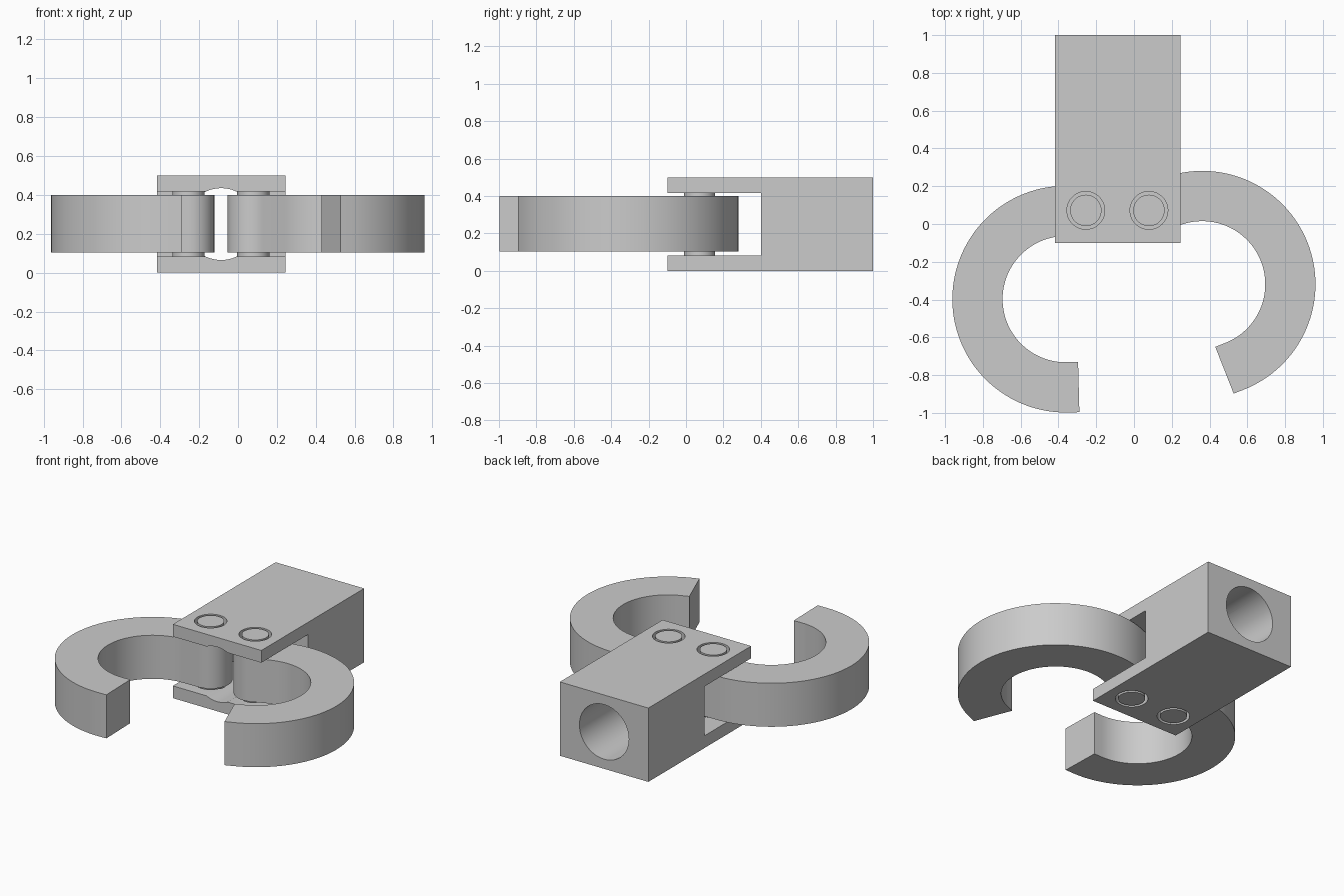
import bpy, bmesh, math
from mathutils import Vector, Matrix

cube = bpy.data.objects.get("Cube")
if cube:
    bpy.data.objects.remove(cube, do_unlink=True)

grey = bpy.data.materials.new("plain_grey")
grey.use_nodes = True
grey.diffuse_color = (0.6, 0.6, 0.6, 1)
grey.node_tree.nodes["Principled BSDF"].inputs["Base Color"].default_value = (0.6, 0.6, 0.6, 1)

HEIGHT, MID_Z = 0.5, 0.25
PINS = {"right": Vector((-0.255, 0.072)), "left": Vector((0.079, 0.072))}


def prism(name, outline, offset):
    """Extrude a closed 3D outline by an offset vector."""
    bm = bmesh.new()
    face = bm.faces.new([bm.verts.new(p) for p in outline])
    new = bmesh.ops.extrude_face_region(bm, geom=[face])["geom"]
    bmesh.ops.translate(bm, vec=offset, verts=[v for v in new if isinstance(v, bmesh.types.BMVert)])
    bmesh.ops.recalc_face_normals(bm, faces=bm.faces)
    mesh = bpy.data.meshes.new(name)
    bm.to_mesh(mesh)
    bm.free()
    mesh.materials.append(grey)
    ob = bpy.data.objects.new(name, mesh)
    bpy.context.collection.objects.link(ob)
    return ob


def arc(cx, cy, r, start, end, steps):
    angles = [math.radians(start + (end - start) * i / steps) for i in range(steps + 1)]
    return [Vector((cx + r * math.cos(a), cy + r * math.sin(a))) for a in angles]


def cylinder(name, centre, radius, z0, z1):
    ring = arc(centre.x, centre.y, radius, 0, 360, 64)[:-1]
    return prism(name, [(p.x, p.y, z0) for p in ring], (0, 0, z1 - z0))


def smooth(ob):
    bpy.ops.object.select_all(action='DESELECT')
    ob.select_set(True)
    bpy.context.view_layer.objects.active = ob
    bpy.ops.object.shade_smooth_by_angle(angle=math.radians(30))


def cut(ob, cutter):
    cutter.hide_render = True
    bpy.context.view_layer.objects.active = ob
    mod = ob.modifiers.new("cut", 'BOOLEAN')
    mod.operation, mod.solver, mod.object = 'DIFFERENCE', 'EXACT', cutter
    bpy.ops.object.modifier_apply(modifier=mod.name)
    bpy.data.objects.remove(cutter, do_unlink=True)


# Forked block: side profile extruded across the width
LEFT, RIGHT, FRONT, BACK, SLOT = 0.245, -0.418, -0.1, 1.0, 0.4
PRONG = 0.083
profile = [(FRONT, 0), (BACK, 0), (BACK, HEIGHT), (FRONT, HEIGHT),
           (FRONT, HEIGHT - PRONG), (SLOT, HEIGHT - PRONG), (SLOT, PRONG), (FRONT, PRONG)]
block = prism("forked_block", [(RIGHT, y, z) for y, z in profile], (LEFT - RIGHT, 0, 0))

# Lengthwise bore, also grooving the prongs
bore = arc((LEFT + RIGHT) / 2, MID_Z, 0.185, 0, 360, 64)[:-1]
cut(block, prism("bore_cutter", [(p.x, -0.3, p.y) for p in bore], (0, 1.6, 0)))
for pin in PINS.values():
    cut(block, cylinder("pin_hole_cutter", pin, 0.1, -0.1, 0.6))
smooth(block)

# Curved arm: half ring, straight tip, straight root with a rounded end at the pin
OUTER, INNER, ROOT, TIP = 0.6, 0.334, 0.119, 0.057
MIDDLE = (OUTER + INNER) / 2
arm_outline = (arc(0, 0, OUTER, 90, 270, 64) + [Vector((TIP, -OUTER)), Vector((TIP, -INNER))]
               + arc(0, 0, INNER, 270, 90, 64)
               + arc(ROOT, MIDDLE, (OUTER - INNER) / 2, -90, 90, 24))

for side, mirror, swing in (("right", 1, 1.5), ("left", -1, 21.5)):
    pin = PINS[side]
    turn = Matrix.Rotation(math.radians(swing), 2)
    points = []
    for p in arm_outline:
        q = p - Vector((ROOT, MIDDLE))
        q = pin + turn @ Vector((q.x * mirror, q.y))
        points.append((q.x, q.y, 0.104))
    smooth(prism(side + "_arm", points, (0, 0, 0.295)))
    smooth(cylinder(side + "_pin", pin, 0.083, 0, HEIGHT))
